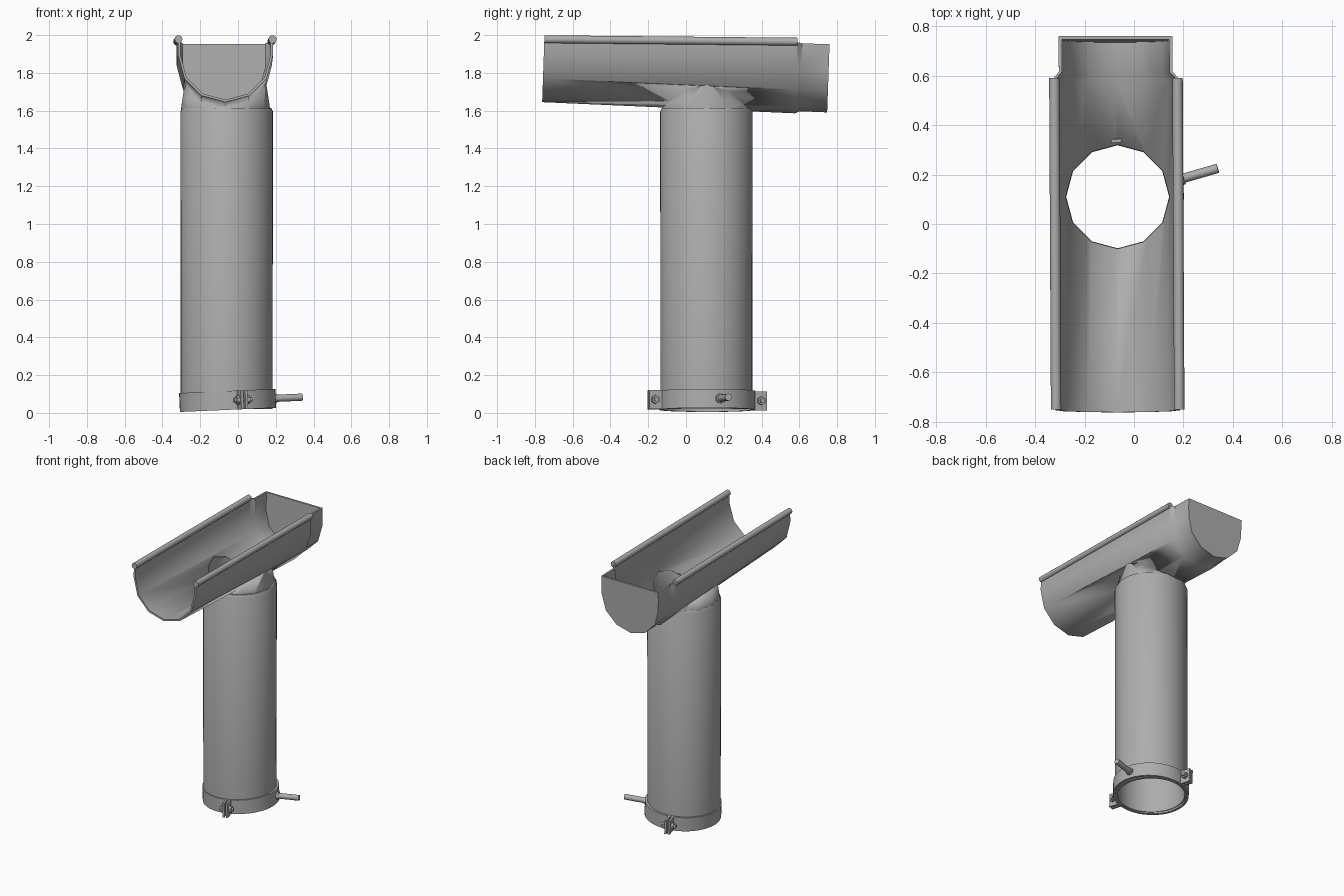
import bpy, bmesh, math
from mathutils import Matrix, Vector

if "Cube" in bpy.data.objects:
    bpy.data.objects.remove(bpy.data.objects["Cube"], do_unlink=True)

metal = bpy.data.materials.new("grey_metal")
metal.use_nodes = True
GREY = (0.42, 0.42, 0.42, 1)
metal.diffuse_color = GREY
metal.node_tree.nodes["Principled BSDF"].inputs["Base Color"].default_value = GREY


def finish(name, bm, matrix=None, angle=40):
    """Turn a bmesh into a named, smooth-shaded object."""
    bmesh.ops.recalc_face_normals(bm, faces=bm.faces)
    if matrix:
        bm.transform(matrix)
    mesh = bpy.data.meshes.new(name)
    bm.to_mesh(mesh)
    bm.free()
    obj = bpy.data.objects.new(name, mesh)
    bpy.context.collection.objects.link(obj)
    mesh.materials.append(metal)
    bpy.ops.object.select_all(action="DESELECT")
    obj.select_set(True)
    bpy.context.view_layer.objects.active = obj
    bpy.ops.object.shade_smooth_by_angle(angle=math.radians(angle))
    return obj


def loft(rings, cap=True, loop=False):
    """Skin a row of closed rings; loop joins the last to the first."""
    bm = bmesh.new()
    rows = [[bm.verts.new(p) for p in ring] for ring in rings]
    n = len(rows[0])
    pairs = list(zip(rows, rows[1:])) + ([(rows[-1], rows[0])] if loop else [])
    for a, b in pairs:
        for i in range(n):
            j = (i + 1) % n
            bm.faces.new((a[i], a[j], b[j], b[i]))
    if cap and not loop:
        bm.faces.new(rows[0])
        bm.faces.new(rows[-1])
    return bm


def circle(r, z, sides):
    steps = [math.tau * i / sides for i in range(sides)]
    return [Vector((r * math.cos(a), r * math.sin(a), z)) for a in steps]


def lathe(profile, sides, closed=True):
    return loft([circle(r, z, sides) for r, z in profile], loop=closed)


def subtract(obj, cutter):
    cutter.hide_render = True
    mod = obj.modifiers.new("cut", "BOOLEAN")
    mod.operation, mod.solver, mod.object = "DIFFERENCE", "EXACT", cutter
    bpy.context.view_layer.objects.active = obj
    bpy.ops.object.modifier_apply(modifier=mod.name)


# Gutter stations: y, centre x, half width, rim z, bottom z
STATIONS = [(-0.75, -0.066, 0.252, 1.975, 1.645),
            (0.59, -0.073, 0.252, 1.962, 1.586),
            (0.615, -0.074, 0.23, 1.956, 1.597),
            (0.758, -0.075, 0.23, 1.952, 1.591)]


def section(station, inset, lift=0):
    """U outline from one rim, round the bottom, to the other rim."""
    y, cx, w, rim, low = station
    r = w - inset
    pts = [(-r, rim + lift)]
    for i in range(7):
        a = math.pi * i / 6
        pts.append((-r * math.cos(a), low + w - r * math.sin(a)))
    pts.append((r, rim + lift))
    return [Vector((cx + x, y + (z - rim) * 0.035, z)) for x, z in pts]


WALL = 0.013
gutter = finish("gutter", loft([section(s, 0) + section(s, WALL)[::-1] for s in STATIONS]))

# Closed end of the narrow spigot
y, cx, w, rim, low = STATIONS[-1]
finish("gutter_end_plate", loft([section((y + d, cx, w, rim, low), 0.001) for d in (-0.012, 0.002)]))

# Rolled beads along both rims
for side, name in ((-1, "right_bead"), (1, "left_bead")):
    rings = []
    for y, cx, w, rim, low in STATIONS[:2]:
        rings.append([Vector((cx + side * 0.249 + p.x, y, rim + 0.003 + p.y))
                      for p in circle(0.021, 0, 12)])
    finish(name, loft(rings))

# Outlet opening and collar below the gutter
OUTLET = Matrix.Translation((-0.066, 0.11, 0))
hole = finish("hole_cutter", lathe([(0.21, 1.4), (0.21, 1.9)], 12, False), OUTLET)
inside = finish("trough_cutter", loft([section(s, WALL / 2, 0.2) for s in STATIONS]))
collar = finish("outlet_collar",
                lathe([(0.208, 1.55), (0.236, 1.55), (0.236, 1.61), (0.216, 1.74),
                       (0.216, 1.85), (0.208, 1.85)], 12), OUTLET)
subtract(gutter, hole)
subtract(collar, inside)
for cutter in (hole, inside):
    bpy.data.objects.remove(cutter, do_unlink=True)

# Downpipe with a slightly rounded top edge
finish("downpipe", lathe([(0.225, 0.02), (0.243, 0.02), (0.245, 1.595), (0.235, 1.615), (0.222, 1.615)], 48),
       Matrix.Translation((-0.06, 0.108, 0)))

# Clamp: tilted and turned about the pipe axis
CLAMP = (Matrix.Translation((-0.055, 0.112, 0.066)) @ Matrix.Rotation(math.radians(-2.5), 4, "Y")
         @ Matrix.Rotation(math.radians(16), 4, "Z"))
finish("clamp_band", lathe([(0.238, -0.05), (0.255, -0.05), (0.255, 0.05), (0.238, 0.05)], 48), CLAMP)


def rod(name, r, length, sides, matrix):
    """Rod along local x."""
    bm = lathe([(r, -length / 2), (r, length / 2)], sides, False)
    finish(name, bm, matrix @ Matrix.Rotation(math.pi / 2, 4, "Y"))


for side, name in ((-1, "front"), (1, "back")):
    for x in (-0.012, 0.012):
        bm = bmesh.new()
        bmesh.ops.create_cube(bm, size=1)
        bm.transform(Matrix.Translation((x, side * 0.284, 0)) @ Matrix.Diagonal((0.014, 0.08, 0.1, 1)))
        finish(name + "_lug", bm, CLAMP)
    spot = CLAMP @ Matrix.Translation((0, side * 0.292, 0))
    rod(name + "_bolt", 0.012, 0.1, 12, spot)
    for x in (-0.028, 0.028):
        rod(name + "_nut", 0.023, 0.018, 6, spot @ Matrix.Translation((x, 0, 0)))

# Fixing pin on the side of the clamp
rod("fixing_pin", 0.019, 0.17, 16, CLAMP @ Matrix.Translation((0.325, 0, 0)))
rod("pin_base", 0.026, 0.02, 16, CLAMP @ Matrix.Translation((0.258, 0, 0)))
